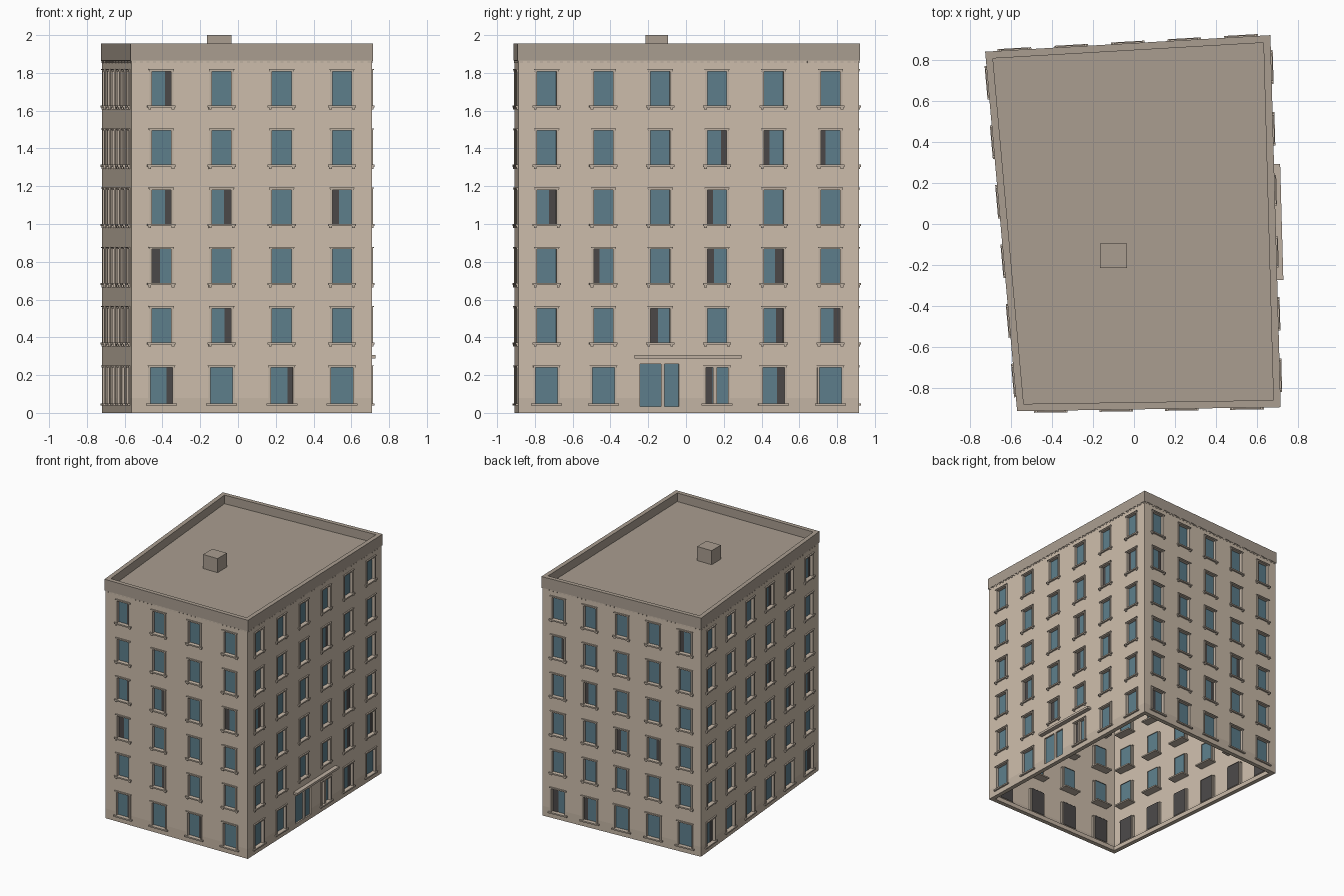
import bpy, bmesh, random
from mathutils import Vector

if "Cube" in bpy.data.objects:
    bpy.data.objects.remove(bpy.data.objects["Cube"])

random.seed(4)

def material(name, r, g, b):
    m = bpy.data.materials.new(name)
    m.diffuse_color = (r, g, b, 1)
    m.use_nodes = True
    m.node_tree.nodes["Principled BSDF"].inputs["Base Color"].default_value = m.diffuse_color
    return m

WALL = material("plaster", .61, .51, .41)
BASE = material("base_stone", .55, .46, .37)
TRIM = material("trim_stone", .52, .44, .36)
ROOF = material("roof_stone", .40, .34, .28)
GLASS = material("window_glass", .11, .21, .26)
DARK = material("dark_blind", .07, .065, .065)

# Footprint corners, counter-clockwise from front left, and windows per side
FOOT = [Vector(p) for p in ((-.565, -.907), (.71, -.888), (.66, .915), (-.72, .835))]
COLUMNS = [4, 6, 5, 6]
ROOF_Z, TOP_Z = 1.885, 1.955

meshes = {}
def mesh(name, *mats):
    if name not in meshes:
        meshes[name] = (bmesh.new(), mats)
    return meshes[name][0]

def quad(bm, pts, mat=0):
    f = bm.faces.new([bm.verts.new(p) for p in pts])
    f.material_index = mat
    return f

class Side:
    """Local frame of one facade: u along the wall, n outwards, z up."""
    def __init__(self, a, b):
        self.a, self.len = a, (b - a).length
        self.u = (b - a).normalized()
        self.n = Vector((self.u.y, -self.u.x))

    def at(self, u, n, z):
        p = self.a + self.u * u + self.n * n
        return Vector((p.x, p.y, z))

    def panel(self, bm, u0, u1, z0, z1, n=0, mat=0):
        quad(bm, [self.at(u0, n, z0), self.at(u1, n, z0),
                  self.at(u1, n, z1), self.at(u0, n, z1)], mat)

    def box(self, bm, u0, u1, n0, n1, z0, z1):
        lo = [bm.verts.new(self.at(u, n, z0)) for u, n in ((u0, n1), (u1, n1), (u1, n0), (u0, n0))]
        hi = [bm.verts.new(self.at(u, n, z1)) for u, n in ((u0, n1), (u1, n1), (u1, n0), (u0, n0))]
        bm.faces.new(lo[::-1])
        bm.faces.new(hi)
        for i in range(4):
            j = (i + 1) % 4
            bm.faces.new((lo[i], lo[j], hi[j], hi[i]))

    def reveal(self, bm, hole, depth):
        u0, u1, z0, z1 = hole
        c = [(u0, z0), (u1, z0), (u1, z1), (u0, z1)]
        for i in range(4):
            (p, q), (r, s) = c[i], c[(i + 1) % 4]
            quad(bm, [self.at(p, 0, q), self.at(p, -depth, q),
                      self.at(r, -depth, s), self.at(r, 0, s)])

sides = [Side(FOOT[i], FOOT[(i + 1) % 4]) for i in range(4)]

def offset(d):
    """Footprint moved outwards by d with mitred corners."""
    out = []
    for i in range(4):
        n1, n2 = sides[i - 1].n, sides[i].n
        out.append(FOOT[i] + (n1 + n2) * (d / (1 + n1.dot(n2))))
    return out

def ring(name, d_out, d_in, z0, z1, mat):
    bm, o, n = mesh(name, mat), offset(d_out), offset(d_in)
    for i in range(4):
        j = (i + 1) % 4
        for a, za, b, zb in ((o, z0, o, z1), (o, z1, n, z1), (n, z1, n, z0), (n, z0, o, z0)):
            quad(bm, [a[i].to_3d() + Vector((0, 0, za)), a[j].to_3d() + Vector((0, 0, za)),
                      b[j].to_3d() + Vector((0, 0, zb)), b[i].to_3d() + Vector((0, 0, zb))])

def window(s, c, z0, z1, half, ground):
    # Recessed pane, optional dark blind, backing on the ground floor
    glass = mesh("window_panes", GLASS, DARK)
    s.panel(glass, c - half, c + half, z0, z1, -.02)
    if random.random() < .35:
        w, k = half * random.uniform(.5, .9), random.choice((-1, 1))
        e = c + k * half
        s.panel(glass, min(e, e - k * w), max(e, e - k * w), z0, z1, -.018, 1)
    if ground:
        s.panel(glass, c - half, c + half, z0, z1, -.024, 1)
    # Surround: two jambs, a stepped head and a sill on brackets
    trim = mesh("window_surrounds", TRIM)
    for k in (-1, 1):
        e = c + k * (half + .004)
        s.box(trim, e - .006, e + .006, -.018, .006, z0, z1)
    s.box(trim, c - half - .011, c + half + .011, -.018, .008, z1 - .007, z1)
    s.box(trim, c - half - .014, c + half + .014, 0, .011, z1, z1 + .005)
    sill = mesh("window_sills", TRIM)
    inner = -.02 if ground else -.07
    s.box(sill, c - half - .022, c + half + .022, inner, .014, z0 - .011, z0)
    if not ground:
        for k in (-1, 1):
            e = c + k * (half + .008)
            s.box(sill, e - .007, e + .007, 0, .009, z0 - .022, z0 - .011)

# Facades with window and door openings
walls = mesh("walls", WALL, BASE)
for si, s in enumerate(sides):
    n, holes = COLUMNS[si], []
    for f in range(6):
        for c in range(n):
            u = s.len * (c + .5) / n
            if si == 1 and f == 0 and c == 2:
                hole = (.645, .85, .035, .26)
                pane = mesh("door_panes", GLASS)
                s.panel(pane, .645, .85, .035, .26, -.012)
                s.box(mesh("door_post", TRIM), .755, .775, -.015, 0, .035, .26)
            else:
                half = .06 if f == 0 else .053
                z0 = .05 if f == 0 else .06 + .3135 * f
                z1 = .247 if f == 0 else .247 + .3135 * f
                hole = (u - half, u + half, z0, z1)
                window(s, u, z0, z1, half, f == 0)
                if si == 1 and f == 0 and c == 3:
                    s.box(mesh("entrance_post", TRIM), u - .02, u, -.015, .003, z0, z1)
            holes.append(hole)
            s.reveal(walls, hole, .025)
    us = sorted({round(x, 5) for h in holes for x in h[:2]} | {0, round(s.len, 5)})
    zs = sorted({round(x, 5) for h in holes for x in h[2:]} | {.03, .08, ROOF_Z})
    for u0, u1 in zip(us, us[1:]):
        for z0, z1 in zip(zs, zs[1:]):
            um, zm = (u0 + u1) / 2, (z0 + z1) / 2
            if not any(h[0] < um < h[1] and h[2] < zm < h[3] for h in holes):
                s.panel(walls, u0, u1, z0, z1, 0, 1 if zm < .08 else 0)
    # Row of dentils under the cornice
    count = int(s.len / .035)
    for i in range(count):
        u = s.len * (i + .5) / count
        s.box(mesh("dentils", TRIM), u - .008, u + .008, 0, .003, 1.853, 1.863)

# Foundation, cornice and parapet
ring("foundation", 0, -.035, 0, .035, BASE)
ring("cornice", .004, -.01, 1.863, 1.89, TRIM)
ring("parapet", .005, -.03, 1.865, TOP_Z, ROOF)

# Flat roof with a small rooftop box
quad(mesh("roof", ROOF), [(p.x, p.y, ROOF_Z) for p in offset(-.01)])
Side(Vector((-.165, -.215)), Vector((-.035, -.215))).box(
    mesh("rooftop_box", ROOF), 0, .13, -.12, 0, ROOF_Z, 2.0)

# Entrance canopy
sides[1].box(mesh("entrance_canopy", TRIM), .615, 1.18, -.01, .035, .288, .306)

for name, (bm, mats) in meshes.items():
    bmesh.ops.remove_doubles(bm, verts=bm.verts, dist=1e-5)
    me = bpy.data.meshes.new(name)
    bm.to_mesh(me)
    bm.free()
    for m in mats:
        me.materials.append(m)
    bpy.context.collection.objects.link(bpy.data.objects.new(name, me))
